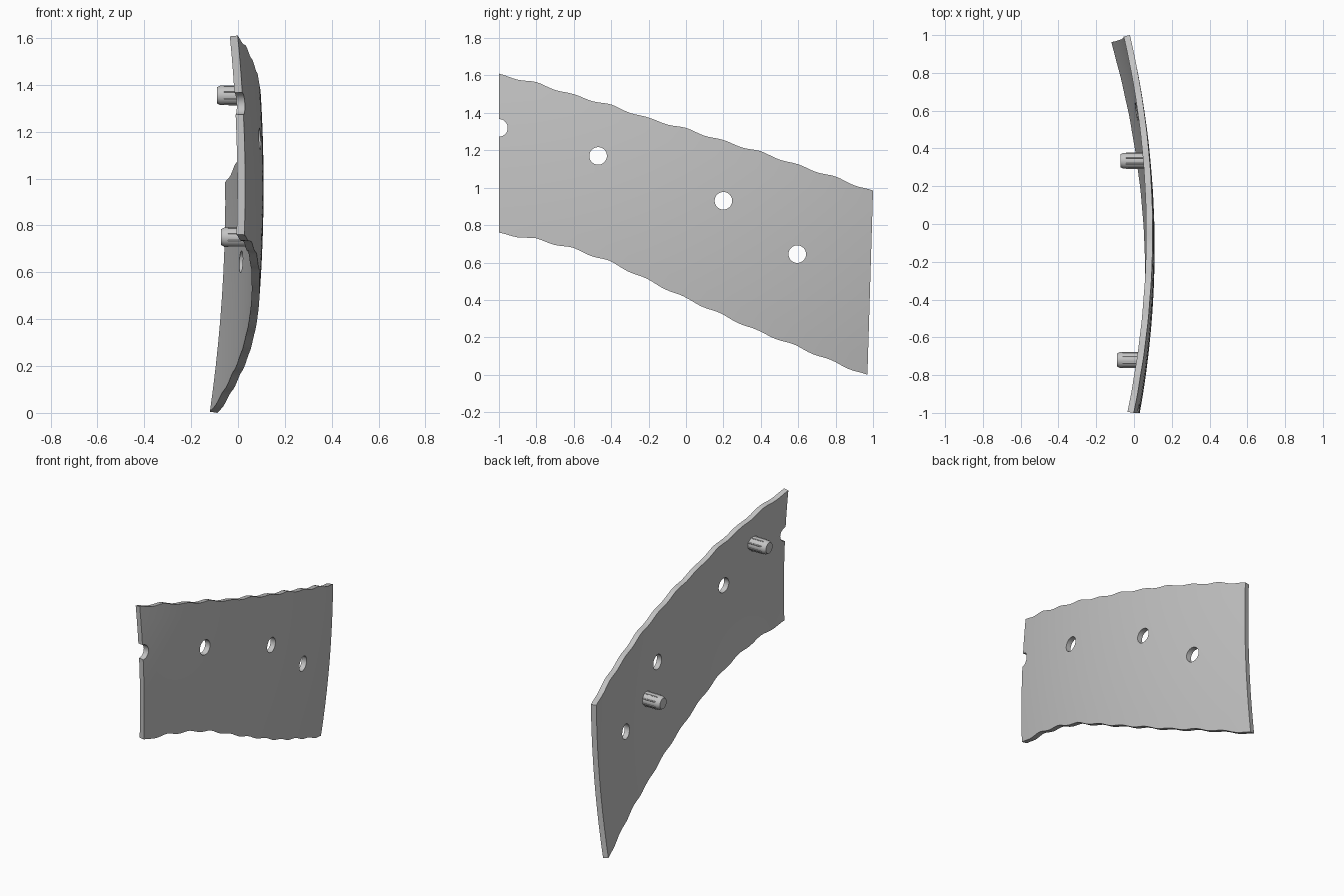
import bpy, bmesh, math
from mathutils import Vector, Matrix

cube = bpy.data.objects.get("Cube")
if cube:
    bpy.data.objects.remove(cube, do_unlink=True)

grey = bpy.data.materials.new("light grey")
grey.use_nodes = True
colour = (0.55, 0.55, 0.55, 1)
grey.diffuse_color = colour
grey.node_tree.nodes["Principled BSDF"].inputs["Base Color"].default_value = colour

THICK = 0.034
TOP = [1.61, 1.565, 1.50, 1.445, 1.375, 1.32, 1.255, 1.195, 1.125, 1.06, 0.985]
BOTTOM = [0.76, 0.73, 0.68, 0.61, 0.515, 0.42, 0.33, 0.24, 0.163, 0.08, 0.0]


def make_object(name, bm):
    bmesh.ops.recalc_face_normals(bm, faces=bm.faces)
    mesh = bpy.data.meshes.new(name)
    bm.to_mesh(mesh)
    bm.free()
    mesh.materials.append(grey)
    obj = bpy.data.objects.new(name, mesh)
    bpy.context.collection.objects.link(obj)
    return obj


def smooth(obj):
    bpy.ops.object.select_all(action="DESELECT")
    obj.select_set(True)
    bpy.context.view_layer.objects.active = obj
    bpy.ops.object.shade_smooth_by_angle(angle=math.radians(30))


def edge_height(points, u):
    # edge line with a slight ripple between the points
    t = u * (len(points) - 1)
    i = min(int(t), len(points) - 2)
    z = points[i] + (points[i + 1] - points[i]) * (t - i)
    return z + 0.005 * (math.cos(2 * math.pi * t) - 1)


def outer_x(y, z):
    # doubly curved outer face
    return 0.035 + 0.15 * z - 0.0775 * z * z - 0.026 * y - 0.103 * y * y


def normal(y, z):
    return Vector((1, 0.026 + 0.206 * y, 0.155 * z - 0.15)).normalized()


def x_cylinder(bm, x0, x1, r0, r1, y, z, sides):
    bmesh.ops.create_cone(
        bm, cap_ends=True, segments=sides, radius1=r0, radius2=r1, depth=x1 - x0,
        matrix=Matrix.Translation(((x0 + x1) / 2, y, z)) @ Matrix.Rotation(math.pi / 2, 4, "Y"))


# Curved plate with rippled upper and lower edges
NU, NV = 80, 10
bm = bmesh.new()
layers = [[], []]
for i in range(NU + 1):
    u = i / NU
    low, high = edge_height(BOTTOM, u), edge_height(TOP, u)
    for j in range(NV + 1):
        v = j / NV
        y = -1 + 2 * u - 0.03 * u * (1 - v)
        z = low + (high - low) * v
        p = Vector((outer_x(y, z), y, z))
        layers[0].append(bm.verts.new(p))
        layers[1].append(bm.verts.new(p - normal(y, z) * THICK))
row = NV + 1
for layer in layers:
    for i in range(NU):
        for j in range(NV):
            a = i * row + j
            bm.faces.new([layer[k] for k in (a, a + row, a + row + 1, a + 1)])
rim = ([i * row for i in range(NU)] + [NU * row + j for j in range(NV)]
       + [i * row + NV for i in range(NU, 0, -1)] + list(range(NV, 0, -1)))
for a, b in zip(rim, rim[1:] + rim[:1]):
    bm.faces.new((layers[0][a], layers[0][b], layers[1][b], layers[1][a]))
plate = make_object("curved_plate", bm)

# Three through holes and a half-round notch in the front end
bm = bmesh.new()
for y, z in ((-1.0, 1.32), (-0.47, 1.17), (0.2, 0.93), (0.595, 0.645)):
    x_cylinder(bm, -0.4, 0.4, 0.047, 0.047, y, z, 32)
cutter = make_object("hole_cutter", bm)
cutter.hide_render = True
mod = plate.modifiers.new("holes", "BOOLEAN")
mod.operation = "DIFFERENCE"
mod.solver = "EXACT"
mod.object = cutter
bpy.context.view_layer.objects.active = plate
bpy.ops.object.modifier_apply(modifier=mod.name)
bpy.data.objects.remove(cutter, do_unlink=True)
smooth(plate)


# Chamfered dowel pegs with fine ribs on the inner face
def peg(name, tip, y, z):
    root = outer_x(y, z) - THICK / 2
    bm = bmesh.new()
    rings = []
    for x, r in ((tip, 0.034), (tip + 0.015, 0.042), (root, 0.043)):
        ring = []
        for k in range(24):
            a = math.tau * k / 24
            ring.append(bm.verts.new((x, y + r * math.cos(a), z + r * math.sin(a))))
        rings.append(ring)
    for lower, upper in zip(rings, rings[1:]):
        for k in range(24):
            n = (k + 1) % 24
            bm.faces.new((lower[k], lower[n], upper[n], upper[k]))
    bm.faces.new(rings[0])
    bm.faces.new(rings[-1])
    for k in range(8):
        a = math.tau * (k + 0.5) / 8
        x_cylinder(bm, tip + 0.03, root, 0.004, 0.004,
                   y + 0.042 * math.cos(a), z + 0.042 * math.sin(a), 6)
    smooth(make_object(name, bm))


peg("front_peg", -0.09, -0.72, 1.355)
peg("back_peg", -0.072, 0.335, 0.75)
